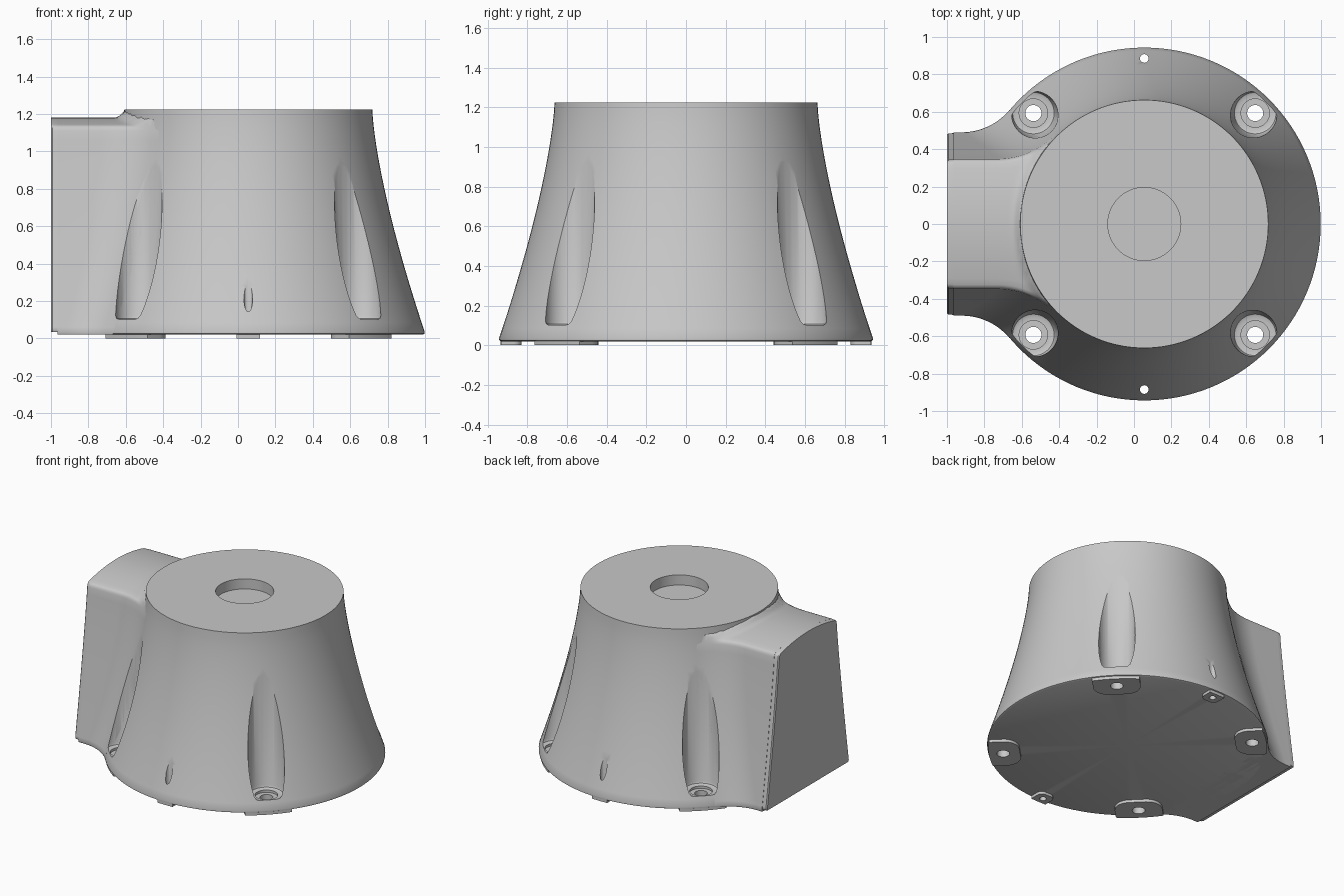
import bpy, bmesh
from math import sin, cos, pi, sqrt, asin, atan2
from mathutils import Matrix

if "Cube" in bpy.data.objects:
    bpy.data.objects.remove(bpy.data.objects["Cube"], do_unlink=True)

AX = 0.055            # x of the body axis
TOP, BASE = 1.225, 0.02
WELL = 0.593          # well offset from the axis
PIN = 0.885           # pin hole distance from the axis

grey = bpy.data.materials.new("light_grey")
grey.use_nodes = True
colour = (0.58, 0.58, 0.58, 1)
grey.diffuse_color = colour
grey.node_tree.nodes["Principled BSDF"].inputs["Base Color"].default_value = colour


def body_radius(z):
    return 0.663 + 0.292 * max(0, 1 - z / TOP) ** 1.42


def neck_width(z):
    return 0.345 + 0.15 * max(0, 1 - z / 1.14) ** 1.15


def finish(bm, name):
    bmesh.ops.remove_doubles(bm, verts=bm.verts, dist=1e-5)
    bmesh.ops.recalc_face_normals(bm, faces=bm.faces)
    mesh = bpy.data.meshes.new(name)
    bm.to_mesh(mesh)
    bm.free()
    mesh.materials.append(grey)
    obj = bpy.data.objects.new(name, mesh)
    bpy.context.collection.objects.link(obj)
    return obj


def loft(bm, rings, caps=True):
    loops = [[bm.verts.new(p) for p in ring] for ring in rings]
    n = len(loops[0])
    for a, b in zip(loops, loops[1:]):
        for i in range(n):
            j = (i + 1) % n
            bm.faces.new((a[i], a[j], b[j], b[i]))
    if caps:
        bm.faces.new(loops[0])
        bm.faces.new(loops[-1])


def lathe(bm, profile, x, y, n):
    loft(bm, [[(x + r * cos(2 * pi * i / n), y + r * sin(2 * pi * i / n), z)
               for i in range(n)] for r, z in profile], caps=False)


# Flared body with a shallow round recess in the top
bm = bmesh.new()
flank = [0.035 + (TOP - 0.035) * i / 24 for i in range(25)]
profile = [(0, BASE), (0.932, BASE), (0.942, 0.025)]
profile += [(body_radius(z), z) for z in flank]
profile += [(0.195, TOP), (0.195, TOP - 0.075), (0, TOP - 0.075)]
lathe(bm, profile, AX, 0, 128)
body = finish(bm, "flared_body")


# Side neck: outline at one height, filleted into the body
def neck_outline(z):
    r, w = body_radius(z), neck_width(z)
    f = 0.33 + 0.12 * z / 1.14
    cx, cy = AX - sqrt((r + f) ** 2 - (w + f) ** 2), w + f
    start = atan2(-cy, AX - cx)
    arc = [start + (-pi / 2 - start) * i / 22 for i in range(23)]
    return [(cx + f * cos(a), cy + f * sin(a)) for a in arc] + [(-0.965, w)]


def plate_outline(z):
    w = neck_width(z)
    return [(-0.96, w - 0.002), (-0.993, w - 0.004), (-1, w - 0.012)]


def neck_rings(outline, bottom):
    levels = [(bottom, 0.985), (bottom + 0.012, 1)]
    levels += [(0.06 + 1.05 * i / 20, 1) for i in range(21)]
    levels += [(1.124, 0.992), (1.134, 0.975)]
    levels += [(1.18 - 0.045 * s * s, s) for s in (0.94, 0.85, 0.7, 0.55, 0.4, 0.25, 0.1, 0)]
    rings = []
    for z, s in levels:
        half = outline(z)
        flat = [(x, y * s) for x, y in half] + [(x, -y * s) for x, y in reversed(half)]
        ring = []
        for x, y in flat:
            # small cove where the crowned top runs into the body
            near = (0.715 - sqrt((x - AX) ** 2 + y * y)) / 0.05
            lift = 0.038 * min(1, max(0, near)) ** 2 if z > 1.13 else 0
            ring.append((x, y, z + lift))
        rings.append(ring)
    return rings


def make_neck(name, outline, bottom):
    bm = bmesh.new()
    rings = neck_rings(outline, bottom)
    loft(bm, rings, caps=False)
    bm.verts.ensure_lookup_table()
    bm.faces.new(bm.verts[:len(rings[0])])
    return finish(bm, name)


neck = make_neck("side_neck", neck_outline, BASE)
end_plate = make_neck("neck_end_plate", plate_outline, 0.035)


# Foot pads: rounded inside, following the rim outside
def make_pad(name, angle, half, inner, outer=0.935):
    a, c = asin(half / outer), half * 0.65
    pts = [(outer * cos(a * (i / 6 - 1)), outer * sin(a * (i / 6 - 1))) for i in range(13)]
    for side, t0 in ((1, pi / 2), (-1, pi)):
        for i in range(9):
            t = t0 + pi / 2 * i / 8
            pts.append((inner + c + c * cos(t), side * (half - c) + c * sin(t)))
    bm = bmesh.new()
    loft(bm, [[(u, v, z) for u, v in pts] for z in (0, BASE + 0.006)])
    bm.transform(Matrix.Translation((AX, 0, 0)) @ Matrix.Rotation(angle, 4, "Z"))
    return finish(bm, name)


corners = [("back_left", 1, 1), ("back_right", -1, 1),
           ("front_right", -1, -1), ("front_left", 1, -1)]
ends = [("back", 1), ("front", -1)]
pads = [make_pad(n + "_foot_pad", atan2(sy, sx), 0.16, 0.725) for n, sx, sy in corners]
pads += [make_pad(n + "_small_pad", sy * pi / 2, 0.062, 0.83) for n, sy in ends]

# Screw wells with counterbored seats, and thin pin holes
bm = bmesh.new()
well = [(0, -0.1), (0.043, -0.1), (0.043, 0.085), (0.076, 0.085), (0.076, 0.102),
        (0.1, 0.102), (0.111, 0.107), (0.117, 0.122), (0.139, 1), (0, 1)]
for _, sx, sy in corners:
    lathe(bm, well, AX + sx * WELL, sy * WELL, 48)
for _, sy in ends:
    lathe(bm, [(0, -0.1), (0.023, -0.1), (0.023, 0.6), (0, 0.6)], AX, sy * PIN, 24)
cutter = finish(bm, "well_cutter")
cutter.hide_render = True

for obj in [body, neck] + pads:
    cut = obj.modifiers.new("wells", "BOOLEAN")
    cut.operation, cut.solver, cut.object = "DIFFERENCE", "EXACT", cutter
    bpy.context.view_layer.objects.active = obj
    bpy.ops.object.modifier_apply(modifier=cut.name)
bpy.data.objects.remove(cutter, do_unlink=True)

# Smooth the curved faces, keep the edges crisp
for obj in [body, neck, end_plate] + pads:
    bpy.ops.object.select_all(action="DESELECT")
    obj.select_set(True)
    bpy.context.view_layer.objects.active = obj
    bpy.ops.object.shade_smooth_by_angle(angle=0.6)
